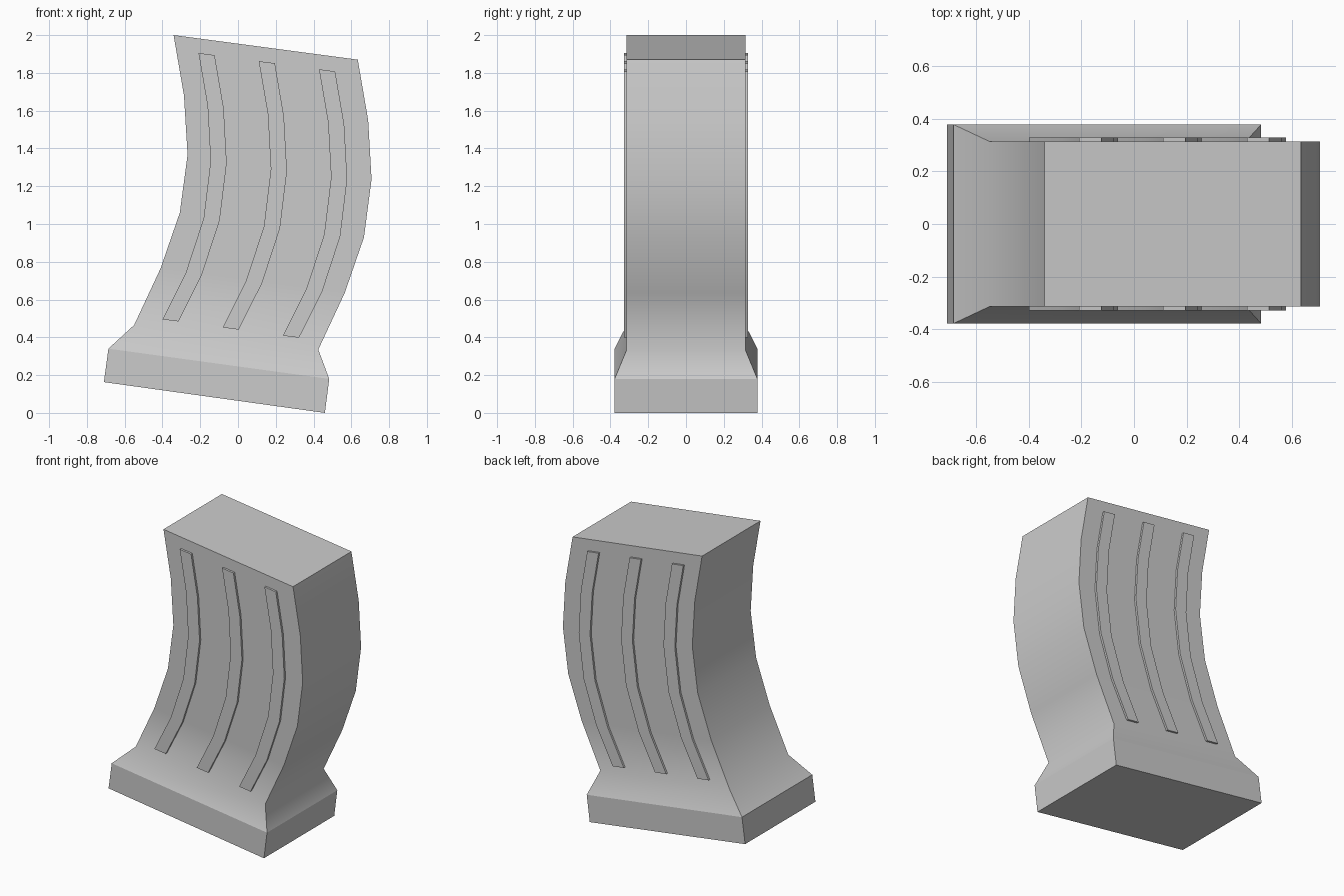
import bpy
import bmesh
from mathutils import Vector

if "Cube" in bpy.data.objects:
    bpy.data.objects.remove(bpy.data.objects["Cube"])


def loft(name, rings, smooth):
    """Skin four-sided rings; smooth(i) tells if ring i is shaded smoothly."""
    bm = bmesh.new()
    rows = [[bm.verts.new(p) for p in ring] for ring in rings]
    for a, b in zip(rows, rows[1:]):
        for k in range(4):
            n = (k + 1) % 4
            bm.faces.new((a[k], a[n], b[n], b[k])).smooth = True
    bm.faces.new(rows[0][::-1])
    bm.faces.new(rows[-1])
    bmesh.ops.recalc_face_normals(bm, faces=bm.faces)
    for e in bm.edges:
        e.smooth = False
    for i, row in enumerate(rows):
        for k in range(4):
            e = bm.edges.get((row[k], row[(k + 1) % 4]))
            e.smooth = smooth(i) and 0 < i < len(rows) - 1
    mesh = bpy.data.meshes.new(name)
    bm.to_mesh(mesh)
    bm.free()
    ob = bpy.data.objects.new(name, mesh)
    bpy.context.collection.objects.link(ob)
    return ob


def ring(left, right, y0, y1):
    (xl, zl), (xr, zr) = left, right
    return [(xl, y0, zl), (xr, y0, zr), (xr, y1, zr), (xl, y1, zl)]


# Curved column with flared foot: left edge, right edge, half depth
sections = [
    ((-0.71, 0.163), (0.46, 0.0), 0.378),
    ((-0.686, 0.34), (0.483, 0.18), 0.378),
    ((-0.55, 0.465), (0.425, 0.335), 0.314),
    ((-0.41, 0.765), (0.565, 0.635), 0.314),
    ((-0.308, 1.06), (0.667, 0.93), 0.314),
    ((-0.267, 1.367), (0.707, 1.237), 0.314),
    ((-0.286, 1.68), (0.689, 1.55), 0.314),
    ((-0.341, 2.0), (0.634, 1.87), 0.314),
]
loft("column", [ring(l, r, -d, d) for l, r, d in sections], lambda i: i != 1)

# Raised curved strips, mirrored to both broad faces
path = [(-0.40, 0.495), (-0.277, 0.74), (-0.182, 1.03),
        (-0.145, 1.333), (-0.161, 1.625), (-0.209, 1.905)]
width = Vector((0.085, -0.011))
step = Vector((0.319, -0.043))
for side, tag in ((-1, "front"), (1, "back")):
    for n in range(3):
        rings = []
        for p in path:
            left = Vector(p) + step * n
            rings.append(ring(left, left + width, side * 0.30, side * 0.328))
        loft(f"{tag}_strip_{n + 1}", rings, lambda i: True)
